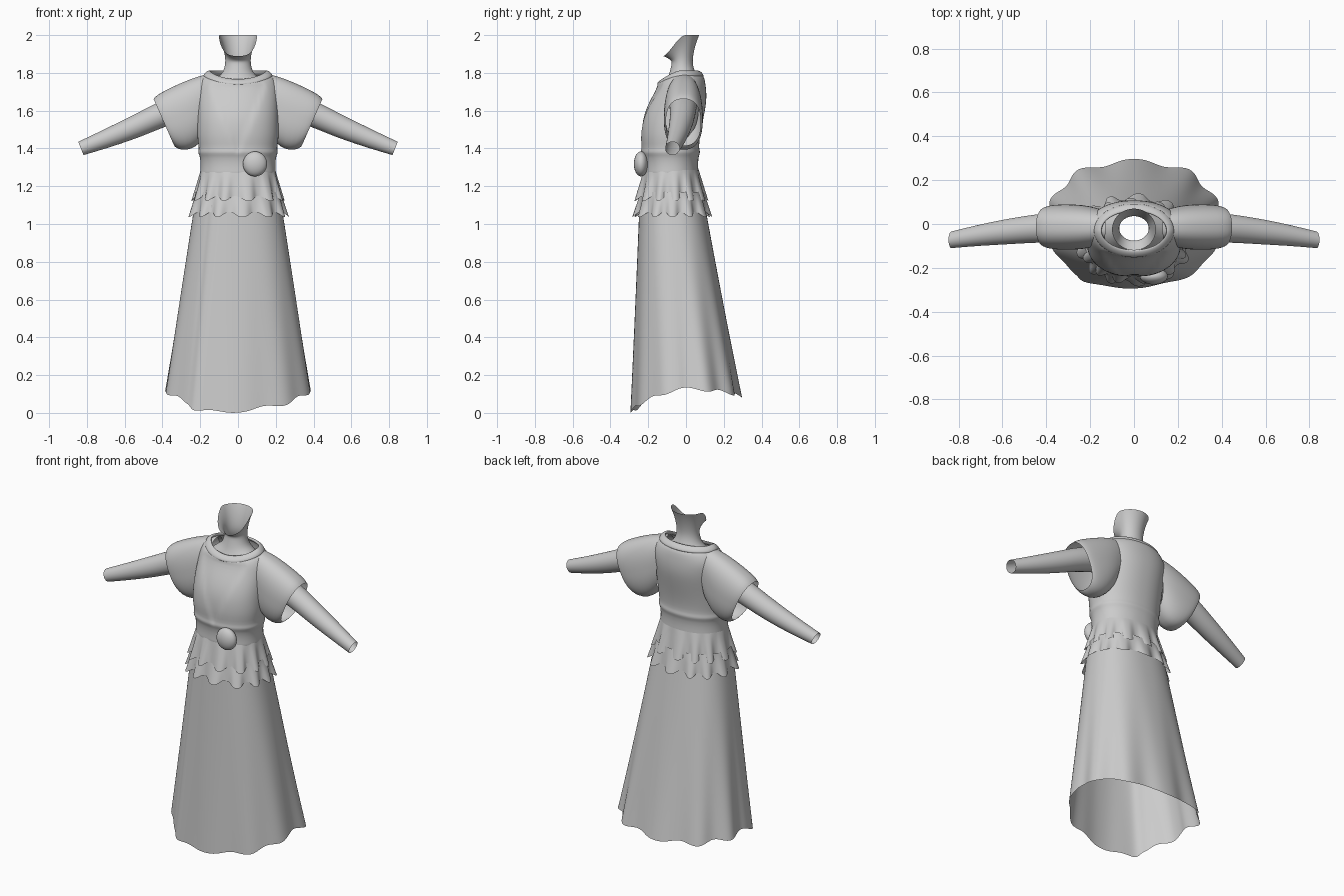
import bpy
import bmesh
from math import sin, cos, pi, tau, radians, tanh
from mathutils import Vector

if "Cube" in bpy.data.objects:
    bpy.data.objects.remove(bpy.data.objects["Cube"], do_unlink=True)

grey = bpy.data.materials.new("plain_grey")
grey.use_nodes = True
grey.diffuse_color = (0.6, 0.6, 0.6, 1)
grey.node_tree.nodes["Principled BSDF"].inputs["Base Color"].default_value = (0.6, 0.6, 0.6, 1)

SEG = 96
ANGLES = [tau * i / SEG for i in range(SEG)]


def power(v, n):
    return abs(v) ** (2 / n) * (1 if v >= 0 else -1)


def smooth(a, b, v):
    t = min(1, max(0, (v - a) / (b - a)))
    return t * t * (3 - 2 * t)


def finish(obj, subdivide=True):
    obj.data.materials.append(grey)
    if subdivide:
        mod = obj.modifiers.new("smooth", "SUBSURF")
        mod.levels = mod.render_levels = 1
    bpy.ops.object.select_all(action="DESELECT")
    obj.select_set(True)
    bpy.context.view_layer.objects.active = obj
    bpy.ops.object.shade_smooth()


def loft(name, rows, wrap=False):
    """Skin a list of closed loops."""
    bm = bmesh.new()
    grid = [[bm.verts.new(p) for p in row] for row in rows]
    pairs = list(zip(grid, grid[1:])) + ([(grid[-1], grid[0])] if wrap else [])
    for low, high in pairs:
        for j in range(len(low)):
            k = (j + 1) % len(low)
            bm.faces.new((low[j], low[k], high[k], high[j]))
    bmesh.ops.recalc_face_normals(bm, faces=bm.faces)
    mesh = bpy.data.meshes.new(name)
    bm.to_mesh(mesh)
    bm.free()
    obj = bpy.data.objects.new(name, mesh)
    bpy.context.collection.objects.link(obj)
    finish(obj)
    return obj


def oval(z, rx, front, back, n=2.2):
    """Horizontal rounded loop between a front and a back depth."""
    cy, ry = (front + back) / 2, (back - front) / 2
    return [Vector((rx * power(cos(a), n), cy + ry * power(sin(a), n), z)) for a in ANGLES]


# Skirt: flared, scalloped hem that dips at the front, with an overlapping front flap
rows = []
STEPS = 14
for i in range(STEPS + 1):
    t = i / STEPS
    row = oval(0, 0.23 + 0.155 * t, -0.245 - 0.04 * t, 0.10 + 0.185 * t, 2.35)
    for a, p in zip(ANGLES, row):
        s = sin(a)
        deg = a * 360 / tau
        wave = -cos(10 * a)
        flap = smooth(233, 238, deg) * (1 - smooth(242, 290, deg))
        hem = 0.125 - 0.035 * max(0, s) ** 2 - 0.105 * max(0, -s) ** 1.5
        hem = max(0, hem - 0.01 * wave - 0.025 * flap)
        grow = 1 + 0.04 * wave * t ** 1.6 * (0.5 if s < 0 else 1) + 0.05 * flap * (0.4 + 0.6 * t)
        p.x *= grow
        p.y = (p.y + 0.04) * grow - 0.04
        p.z = 1.10 + (hem - 1.10) * t
    rows.append(row)
loft("skirt", rows)


# Two pleated peplum tiers
def ruffle(name, top, bottom, rx, front, back, flare, phase):
    rows = []
    for i in range(7):
        t = i / 6
        f = flare * t
        row = oval(0, rx + f, front - f, back + f)
        for a, p in zip(ANGLES, row):
            fold = tanh(2 * sin(13 * a + phase + 0.7 * sin(3 * a)))
            out = Vector((cos(a), sin(a), 0)) * fold * 0.016 * t
            p += out
            p.z = top + (bottom - 0.014 * fold - top) * t
        rows.append(row)
    loft(name, rows)


ruffle("lower_ruffle", 1.17, 1.05, 0.225, -0.24, 0.095, 0.03, 1.5)
ruffle("upper_ruffle", 1.285, 1.135, 0.198, -0.225, 0.068, 0.036, 0)


# Neckline curve shared by bodice and collar
def neckline(a, grow):
    s = sin(a)
    return Vector(((0.165 + grow) * cos(a), -0.03 + (0.105 + grow) * s,
                   1.797 - 0.045 * max(0, -s) ** 1.5))


# Bodice with waistband ridges and a shallow pleated V at the front
profile = [(1.24, 0.195, -0.222, 0.062), (1.275, 0.202, -0.23, 0.068), (1.29, 0.197, -0.225, 0.064),
           (1.355, 0.199, -0.228, 0.064), (1.372, 0.210, -0.24, 0.074), (1.388, 0.210, -0.24, 0.074),
           (1.40, 0.206, -0.235, 0.068), (1.45, 0.214, -0.242, 0.072), (1.50, 0.216, -0.241, 0.08),
           (1.55, 0.216, -0.236, 0.09), (1.60, 0.216, -0.222, 0.10), (1.65, 0.216, -0.2, 0.108),
           (1.70, 0.216, -0.172, 0.108), (1.74, 0.212, -0.155, 0.103)]
rows = []
for z, rx, front, back in profile:
    row = oval(z, rx, front, back)
    v_width = 0.14 * (z - 1.38) / 0.35
    for p in row:
        if p.y < -0.08 and v_width > 0:
            p.y += 0.008 * (1 - smooth(v_width - 0.008, v_width + 0.008, abs(p.x)))
    rows.append(row)
rows.append([neckline(a, 0.02) - Vector((0, 0, 0.008)) for a in ANGLES])
rows.append([neckline(a, -0.005) for a in ANGLES])
loft("bodice", rows)

# Collar band
rows = []
for k in range(8):
    b = tau * k / 8
    rows.append([neckline(a, 0.019 * cos(b)) + Vector((0, 0, 0.012 * sin(b) - 0.012 * cos(b)))
                 for a in ANGLES])
loft("collar", rows, wrap=True)

# Neck, flaring up into an open jaw rim that is low at the chin
rows = [oval(1.73, 0.165, -0.12, 0.07, 2), oval(1.765, 0.125, -0.1, 0.062, 2),
        oval(1.79, 0.088, -0.09, 0.055, 2), oval(1.82, 0.073, -0.082, 0.042, 2),
        oval(1.85, 0.067, -0.075, 0.035, 2)]
for u in (0.2, 0.5, 0.75, 0.93, 1):
    flare = u ** 1.8
    row = oval(0, 0.065 + 0.035 * flare, -0.073 - 0.047 * flare, 0.034 + 0.036 * flare, 2)
    for a, p in zip(ANGLES, row):
        rim = 1.885 + 0.115 * smooth(-1.15, 0.25, sin(a))
        p.z = 1.855 + (rim - 1.855) * u
    rows.append(row)
loft("neck", rows)

# Draped cape sleeves and bare arms, mirrored
sleeve_path = [((0.13, 1.797), (0.17, 1.47), 0.08), ((0.20, 1.787), (0.20, 1.43), 0.096),
               ((0.30, 1.748), (0.245, 1.395), 0.104), ((0.39, 1.705), (0.30, 1.39), 0.103),
               ((0.432, 1.68), (0.33, 1.405), 0.098), ((0.447, 1.662), (0.338, 1.415), 0.092)]
arm_path = [(0.18, -0.015, 1.655, 0.075), (0.30, -0.015, 1.62, 0.072), (0.42, -0.018, 1.573, 0.066),
            (0.50, -0.026, 1.535, 0.062), (0.58, -0.035, 1.50, 0.058), (0.70, -0.05, 1.45, 0.049),
            (0.832, -0.072, 1.40, 0.038)]
for side, label in ((1, "left"), (-1, "right")):
    rows = []
    for top, low, width in sleeve_path:
        hi, lo = Vector((side * top[0], 0, top[1])), Vector((side * low[0], 0, low[1]))
        mid, up = (hi + lo) / 2, (hi - lo) / 2
        rows.append([mid + up * power(sin(a), 2.4) +
                     Vector((0, width * power(cos(a), 2.4) - 0.014, 0)) for a in ANGLES])
    loft(label + "_sleeve", rows)

    rows = []
    across = Vector((0.37 * side, 0, 0.93))
    for x, y, z, r in arm_path:
        rows.append([Vector((side * x, y, z)) + across * r * sin(a) +
                     Vector((0, r * cos(a), 0)) for a in ANGLES[::3]])
    loft(label + "_arm", rows)

# Round brooch at the waist
bpy.ops.mesh.primitive_uv_sphere_add(segments=32, ring_count=16, radius=1, location=(0.09, -0.238, 1.318))
brooch = bpy.context.object
brooch.name = "waist_brooch"
brooch.scale = (0.064, 0.038, 0.066)
finish(brooch, subdivide=False)
